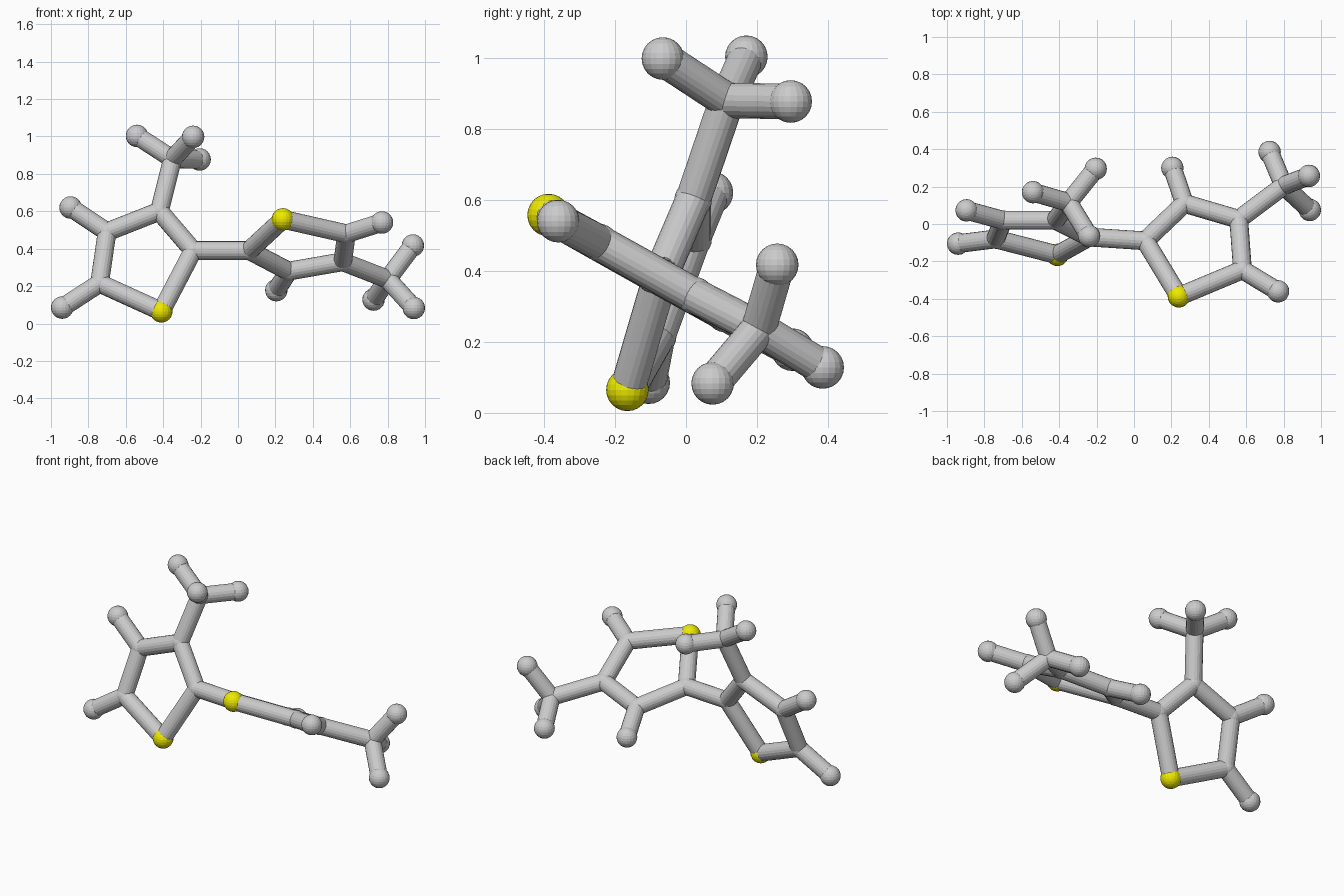
import bpy
from mathutils import Vector

if "Cube" in bpy.data.objects:
    bpy.data.objects.remove(bpy.data.objects["Cube"])

BOND_R, CARBON_R, BALL_R = 0.05, 0.053, 0.06

yellow = bpy.data.materials.new("yellow")
yellow.diffuse_color = (0.85, 0.82, 0.0, 1)
yellow.use_nodes = True
yellow.node_tree.nodes["Principled BSDF"].inputs["Base Color"].default_value = yellow.diffuse_color

# Atom centres: left ring, its methyl group, right ring, its methyl group
atoms = {
    "left_sulfur": (-0.41, -0.165, 0.065),
    "left_carbon_a": (-0.24, -0.07, 0.39),
    "left_carbon_b": (-0.42, 0.02, 0.60),
    "left_carbon_c": (-0.70, 0.02, 0.49),
    "left_carbon_d": (-0.74, -0.08, 0.215),
    "left_hydrogen_c": (-0.895, 0.073, 0.62),
    "left_hydrogen_d": (-0.94, -0.105, 0.085),
    "left_methyl_carbon": (-0.35, 0.115, 0.88),
    "left_methyl_hydrogen_a": (-0.54, 0.17, 1.003),
    "left_methyl_hydrogen_b": (-0.24, -0.065, 0.998),
    "left_methyl_hydrogen_c": (-0.205, 0.295, 0.877),
    "right_sulfur": (0.24, -0.387, 0.557),
    "right_carbon_a": (0.06, -0.09, 0.39),
    "right_carbon_b": (0.27, 0.11, 0.28),
    "right_carbon_c": (0.56, 0.025, 0.33),
    "right_carbon_d": (0.58, -0.245, 0.48),
    "right_hydrogen_b": (0.205, 0.30, 0.178),
    "right_hydrogen_d": (0.77, -0.36, 0.54),
    "right_methyl_carbon": (0.80, 0.205, 0.237),
    "right_methyl_hydrogen_a": (0.935, 0.257, 0.417),
    "right_methyl_hydrogen_b": (0.725, 0.385, 0.128),
    "right_methyl_hydrogen_c": (0.94, 0.075, 0.083),
}


def ball(name, pos):
    r = CARBON_R if "carbon" in name else BALL_R
    bpy.ops.mesh.primitive_uv_sphere_add(segments=20, ring_count=12, radius=r, location=pos)
    ob = bpy.context.object
    ob.name = name
    if "sulfur" in name:
        ob.data.materials.append(yellow)


def bond(a, b):
    p, q = Vector(atoms[a]), Vector(atoms[b])
    d = q - p
    bpy.ops.mesh.primitive_cylinder_add(vertices=20, radius=BOND_R, depth=d.length,
                                        location=(p + q) / 2)
    ob = bpy.context.object
    ob.rotation_euler = d.to_track_quat('Z', 'Y').to_euler()
    ob.name = f"bond_{a}_to_{b}"


for name, pos in atoms.items():
    ball(name, pos)

# Ring bonds, methyl bonds and hydrogen bonds for each half
for side, methyl_at, h_at in (("left", "b", "cd"), ("right", "c", "bd")):
    ring = [f"{side}_sulfur"] + [f"{side}_carbon_{k}" for k in "abcd"]
    for i in range(5):
        bond(ring[i], ring[(i + 1) % 5])
    bond(f"{side}_carbon_{methyl_at}", f"{side}_methyl_carbon")
    for k in "abc":
        bond(f"{side}_methyl_carbon", f"{side}_methyl_hydrogen_{k}")
    for k in h_at:
        bond(f"{side}_carbon_{k}", f"{side}_hydrogen_{k}")

# Link between the two rings
bond("left_carbon_a", "right_carbon_a")
